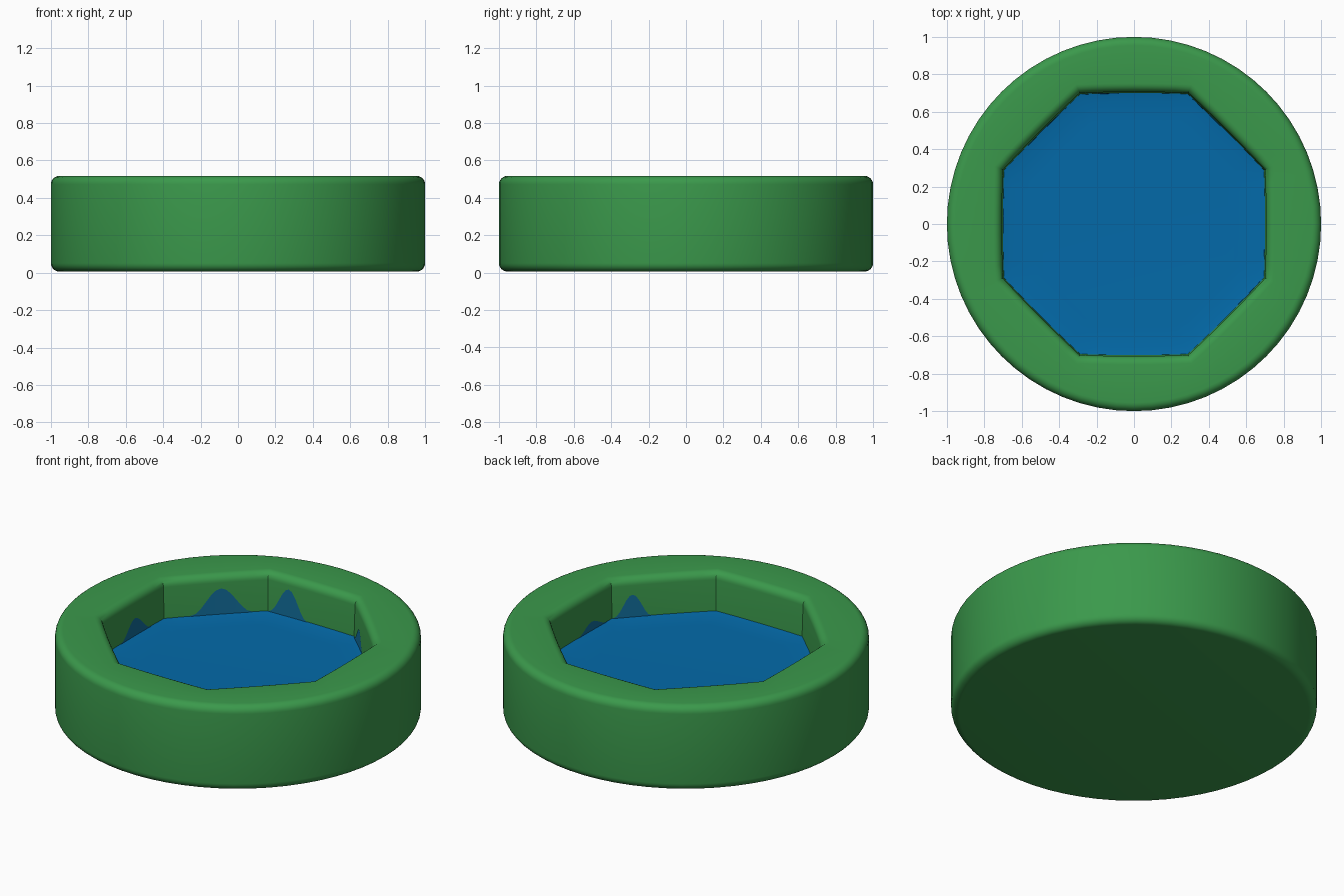
import bpy
import bmesh
from math import sin, cos, pi, radians

cube = bpy.data.objects.get("Cube")
if cube:
    bpy.data.objects.remove(cube, do_unlink=True)

SEGMENTS = 64
HEIGHT = 0.517
WATER_LEVEL = 0.277
WALL_TOP, WALL_FOOT = 0.706, 0.70


def material(name, rgb):
    mat = bpy.data.materials.new(name)
    mat.use_nodes = True
    color = (*rgb, 1.0)
    mat.diffuse_color = color
    mat.node_tree.nodes["Principled BSDF"].inputs["Base Color"].default_value = color
    return mat


green = material("grass_green", (0.043, 0.318, 0.071))
blue = material("water_blue", (0.001, 0.144, 0.397))
teal = material("wet_wall_blue", (0.006, 0.150, 0.320))


def finish(name, bm, mat):
    mesh = bpy.data.meshes.new(name)
    bm.to_mesh(mesh)
    bm.free()
    obj = bpy.data.objects.new(name, mesh)
    bpy.context.collection.objects.link(obj)
    mesh.materials.append(mat)
    return obj


def ring(bm, size, z, octagon=False):
    """Loop of vertices on a circle, or on an octagon of the given apothem."""
    verts = []
    for i in range(SEGMENTS):
        a = 2 * pi * i / SEGMENTS
        from_mid = (a + pi / 8) % (pi / 4) - pi / 8
        r = size / cos(from_mid) ** 0.9 if octagon else size
        verts.append(bm.verts.new((r * cos(a), r * sin(a), z)))
    return verts


def loft(bm, rings):
    for low, high in zip(rings, rings[1:]):
        for i in range(SEGMENTS):
            j = (i + 1) % SEGMENTS
            bm.faces.new((low[i], low[j], high[j], high[i]))


# Round basin: rounded outer wall, flat rim, octagonal inner wall
bm = bmesh.new()
bevel, lip, steps = 0.045, 0.045, 6
arc = [pi / 2 * k / steps for k in range(steps + 1)]
rings = [ring(bm, 1 - bevel + bevel * sin(a), 0.006 + bevel * (1 - cos(a))) for a in arc]
rings += [ring(bm, 1 - bevel + bevel * cos(a), HEIGHT - bevel + bevel * sin(a)) for a in arc]
rings += [ring(bm, WALL_TOP + lip * (1 - sin(a)), HEIGHT - lip * (1 - cos(a)), True) for a in arc]
rings.append(ring(bm, WALL_FOOT, WATER_LEVEL, True))
bm.faces.new(reversed(rings[0]))
loft(bm, rings)
basin = finish("basin", bm, green)

# Water surface with a small rise at its edge
bm = bmesh.new()
rings = [ring(bm, s, WATER_LEVEL + z, True)
         for s, z in ((WALL_FOOT + 0.001, 0.01), (0.66, 0.003), (0.55, 0.0))]
loft(bm, rings)
bm.faces.new(rings[-1])
water = finish("water", bm, blue)


# Wet patches: thin bell-shaped sheets lying on the inner wall
def wet_patch(index, wall_angle, offset, width, height):
    a = radians(wall_angle)
    bm = bmesh.new()
    count = 12
    slope = (WALL_TOP - WALL_FOOT) / (HEIGHT - lip - WATER_LEVEL)

    def point(side, z):
        # Follow the slight bow of the wall
        theta = math_angle(side)
        r = (WALL_FOOT + slope * (z - WATER_LEVEL)) / cos(theta) ** 0.9 - 0.003
        return bm.verts.new((r * cos(a + theta), r * sin(a + theta), z))

    def math_angle(side):
        return side / WALL_FOOT

    low, high = [], []
    for i in range(count + 1):
        t = i / count
        side = offset + width * (t - 0.5)
        low.append(point(side, WATER_LEVEL))
        high.append(point(side, WATER_LEVEL + 0.012 + height * sin(pi * t) ** 2))
    for i in range(count):
        bm.faces.new((low[i], high[i], high[i + 1], low[i + 1]))
    return finish(f"wet_patch_{index}", bm, teal)


patches = [(135, -0.03, 0.34, 0.15), (90, 0.15, 0.24, 0.16), (180, -0.02, 0.28, 0.10),
           (45, 0.15, 0.22, 0.10), (315, 0.17, 0.20, 0.13), (0, -0.10, 0.26, 0.05)]
wet = [wet_patch(n, *patch) for n, patch in enumerate(patches, 1)]

# Smooth shading with sharp octagon corners
bpy.ops.object.select_all(action="DESELECT")
for obj in [basin, water] + wet:
    obj.select_set(True)
bpy.context.view_layer.objects.active = basin
bpy.ops.object.shade_smooth_by_angle(angle=radians(32))
